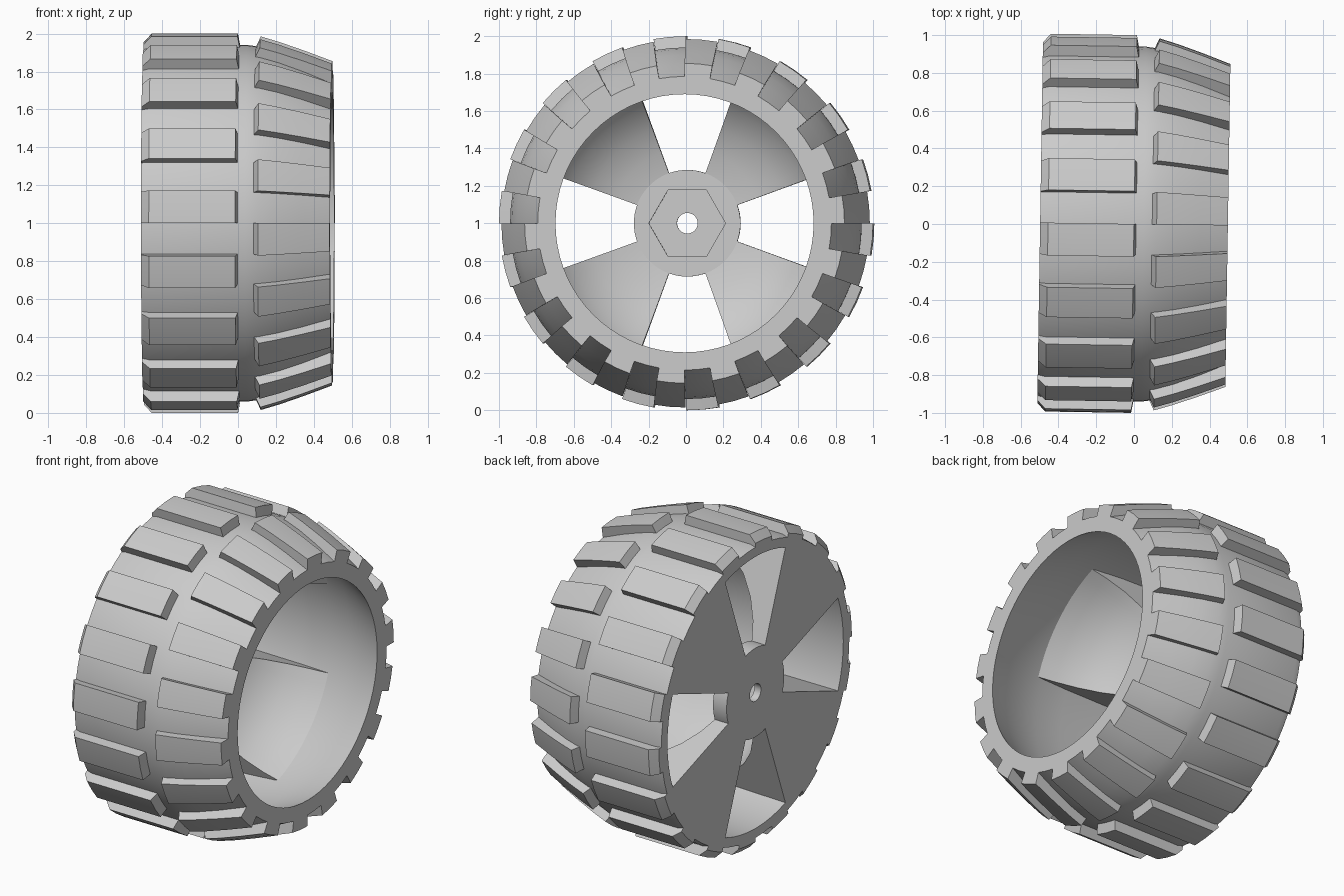
import bpy, bmesh
from math import radians, sin, cos
from mathutils import Matrix

cube = bpy.data.objects.get("Cube")
if cube:
    bpy.data.objects.remove(cube, do_unlink=True)

GREY = (0.6, 0.6, 0.6, 1)
mat = bpy.data.materials.new("plain_grey")
mat.use_nodes = True
mat.diffuse_color = GREY
mat.node_tree.nodes["Principled BSDF"].inputs["Base Color"].default_value = GREY

TILT = radians(-0.9)   # slight turn of the wheel about the vertical
STEP = 5               # degrees per segment


def finish(name, bm):
    bmesh.ops.recalc_face_normals(bm, faces=bm.faces)
    mesh = bpy.data.meshes.new(name)
    bm.to_mesh(mesh)
    bm.free()
    mesh.materials.append(mat)
    obj = bpy.data.objects.new(name, mesh)
    bpy.context.collection.objects.link(obj)
    obj.location.z = 1
    obj.rotation_euler.z = TILT
    return obj


def smooth(obj):
    bpy.ops.object.select_all(action='DESELECT')
    obj.select_set(True)
    bpy.context.view_layer.objects.active = obj
    bpy.ops.object.shade_smooth_by_angle(angle=radians(25))


def sweep(bm, profile, start, end):
    """Spin a closed (x, radius) profile about the axle, angles in degrees."""
    full = end - start == 360
    count = (end - start) // STEP
    rings = []
    for i in range(count if full else count + 1):
        a = radians(start + i * STEP)
        rings.append([bm.verts.new((x, -r * cos(a), r * sin(a))) for x, r in profile])
    n = len(profile)
    for i in range(count):
        p, q = rings[i], rings[(i + 1) % len(rings)]
        for j in range(n):
            k = (j + 1) % n
            bm.faces.new((p[j], p[k], q[k], q[j]))
    if not full:
        bm.faces.new(rings[0])
        bm.faces.new(rings[-1])


def part(name, profile, spans):
    bm = bmesh.new()
    for start, end in spans:
        sweep(bm, profile, start, end)
    obj = finish(name, bm)
    smooth(obj)
    return obj


# Tyre shell, tapering towards the open side
outer = [(-0.497, 0.93), (-0.46, 0.94), (0.05, 0.94), (0.12, 0.93),
         (0.22, 0.9), (0.35, 0.85), (0.497, 0.785)]
inner = [(0.497, 0.69), (0.35, 0.75), (0.22, 0.8), (0.05, 0.84),
         (-0.15, 0.86), (-0.497, 0.87)]
part("tyre_shell", outer + inner, [(0, 360)])

# Two staggered rows of tread blocks
wide_block = [(-0.497, 0.91), (-0.497, 0.955), (-0.455, 1.0),
              (0.0, 1.0), (0.015, 0.92)]
part("wide_tread_blocks", wide_block, [(a, a + 10) for a in range(0, 360, 20)])
taper_block = [(0.09, 0.92), (0.12, 0.985), (0.22, 0.955), (0.35, 0.91),
               (0.497, 0.855), (0.497, 0.77), (0.35, 0.83), (0.22, 0.88)]
part("tapered_tread_blocks", taper_block, [(a, a + 10) for a in range(10, 360, 20)])

# Four spokes with a bowl-shaped inner side
spoke = [(-0.497, 0.285), (-0.497, 0.875), (-0.15, 0.865), (0.1, 0.84),
         (-0.02, 0.8), (-0.14, 0.74), (-0.25, 0.65), (-0.33, 0.53),
         (-0.38, 0.4), (-0.4, 0.285)]
part("spokes", spoke, [(a, a + 50) for a in range(20, 360, 90)])

# Hub plate with axle bore and hexagonal recess
hub = part("hub", [(-0.497, 0.055), (-0.497, 0.285), (-0.4, 0.285), (-0.4, 0.055)],
           [(0, 360)])
bm = bmesh.new()
bmesh.ops.create_cone(bm, cap_ends=True, segments=6, radius1=0.205, radius2=0.205,
                      depth=0.1, matrix=Matrix.Translation((-0.4, 0, 0))
                      @ Matrix.Rotation(radians(90), 4, 'Y'))
# Put hexagon corners on the horizontal line through the axle
corner = max(v.co.y for v in bm.verts)
if corner < 0.2:
    bmesh.ops.rotate(bm, verts=bm.verts, matrix=Matrix.Rotation(radians(30), 3, 'X'))
cutter = finish("hex_cutter", bm)
cutter.hide_render = True
cut = hub.modifiers.new("hex_recess", 'BOOLEAN')
cut.operation = 'DIFFERENCE'
cut.solver = 'EXACT'
cut.object = cutter
bpy.context.view_layer.objects.active = hub
hub.select_set(True)
bpy.ops.object.modifier_move_to_index(modifier=cut.name, index=0)
bpy.ops.object.modifier_apply(modifier=cut.name)
bpy.data.objects.remove(cutter, do_unlink=True)
